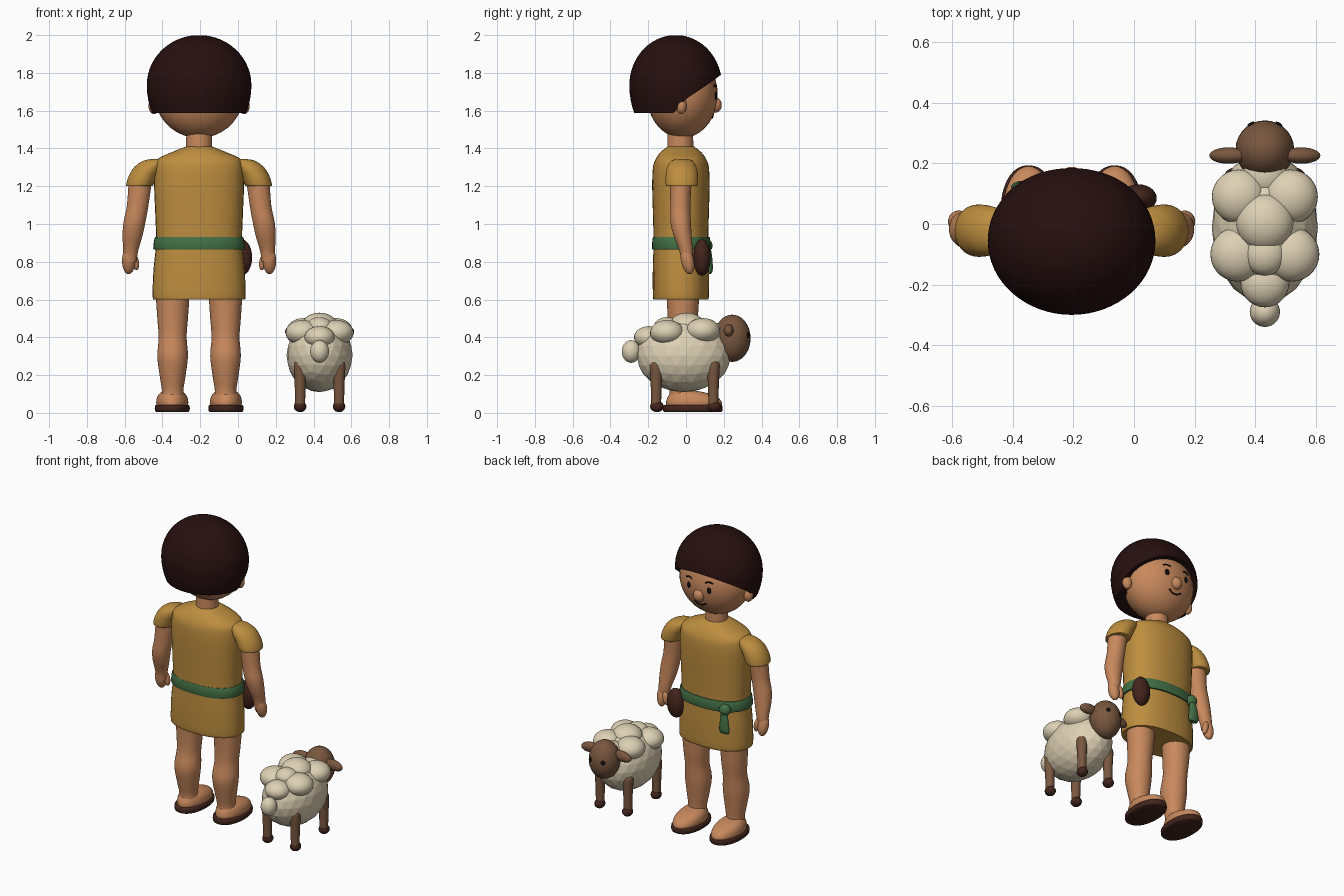
import bpy, bmesh, math
from mathutils import Vector, Matrix

if "Cube" in bpy.data.objects:
    bpy.data.objects.remove(bpy.data.objects["Cube"])


def mat(name, r, g, b):
    m = bpy.data.materials.new(name)
    m.diffuse_color = (r, g, b, 1)
    m.use_nodes = True
    m.node_tree.nodes["Principled BSDF"].inputs["Base Color"].default_value = m.diffuse_color
    return m


SKIN = mat("skin", .58, .25, .11)
TUNIC = mat("mustard cloth", .51, .27, .05)
GREEN = mat("green cloth", .055, .16, .06)
HAIR = mat("dark hair", .02, .005, .005)
LEATHER = mat("dark leather", .055, .018, .012)
WOOL = mat("cream wool", .73, .64, .46)
BROWN = mat("sheep brown", .19, .095, .05)
BLACK = mat("black", .006, .004, .004)
CX = -.206   # centre line of the person
SX = .432    # centre line of the sheep


def finish(name, bm, m, angle=50):
    bmesh.ops.recalc_face_normals(bm, faces=bm.faces)
    me = bpy.data.meshes.new(name)
    bm.to_mesh(me)
    bm.free()
    me.materials.append(m)
    ob = bpy.data.objects.new(name, me)
    bpy.context.collection.objects.link(ob)
    if angle:
        bpy.ops.object.select_all(action='DESELECT')
        ob.select_set(True)
        bpy.context.view_layer.objects.active = ob
        bpy.ops.object.shade_smooth_by_angle(angle=math.radians(angle))
    return ob


def ball(name, c, r, m, rot=None):
    bm = bmesh.new()
    bmesh.ops.create_uvsphere(bm, u_segments=28, v_segments=18, radius=1)
    M = Matrix.Translation(c) @ (rot or Matrix()) @ Matrix.Diagonal((*r, 1))
    bmesh.ops.transform(bm, matrix=M, verts=bm.verts)
    return finish(name, bm, m)


def skin_rings(bm, rings):
    """Bridge point rings and cap both ends."""
    vs = [[bm.verts.new(p) for p in r] for r in rings]
    n = len(vs[0])
    for a, b in zip(vs, vs[1:]):
        for i in range(n):
            bm.faces.new((a[i], a[(i + 1) % n], b[(i + 1) % n], b[i]))
    bm.faces.new(vs[0])
    bm.faces.new(vs[-1])


def loft(name, keys, m, power=2, n=36, steps=4):
    """Smooth loft through horizontal rings (x, y, z, rx, ry)."""
    k = [Vector(v) for v in keys]
    fine = []
    for i in range(len(k) - 1):
        p0, p1, p2, p3 = k[max(i - 1, 0)], k[i], k[i + 1], k[min(i + 2, len(k) - 1)]
        for j in range(steps):
            t = j / steps
            fine.append(.5 * (2 * p1 + (p2 - p0) * t + (2 * p0 - 5 * p1 + 4 * p2 - p3) * t * t
                              + (3 * p1 - p0 - 3 * p2 + p3) * t ** 3))
    fine.append(k[-1])

    def pw(v):
        return math.copysign(abs(v) ** (2 / power), v)
    rings = [[(x + rx * pw(math.cos(a)), y + ry * pw(math.sin(a)), z)
              for a in (2 * math.pi * i / n for i in range(n))] for x, y, z, rx, ry in fine]
    bm = bmesh.new()
    skin_rings(bm, rings)
    return finish(name, bm, m)


# Tunic, belt, knot and pouch
loft("tunic", [(CX, -.027, z, rx, ry) for z, rx, ry in (
    (.6, .236, .14), (.615, .246, .148), (.75, .242, .149), (.9, .228, .145), (1.05, .232, .148),
    (1.2, .238, .152), (1.3, .236, .148), (1.345, .218, .133), (1.38, .145, .108), (1.41, .07, .07))],
    TUNIC, power=2.3)
loft("belt", [(CX, -.025, z, rx, ry) for z, rx, ry in (
    (.865, .236, .15), (.872, .243, .155), (.925, .236, .152), (.932, .228, .146))],
    GREEN, power=2.3, steps=2)
ball("belt_knot", (-.365, .108, .885), (.038, .032, .036), GREEN)
loft("belt_tail", [(-.37, .118, .735, .03, .014), (-.37, .122, .76, .036, .02),
                   (-.368, .12, .83, .027, .018), (-.365, .112, .89, .018, .015)], GREEN, n=20)
ball("pouch", (.015, .085, .823), (.06, .046, .097), LEATHER)

# Limbs
for s, side in ((-1, "left"), (1, "right")):
    def X(o):
        return CX + s * o
    loft(side + "_sleeve", [(X(o), -.022, z, rx, ry) for o, z, rx, ry in (
        (.316, 1.2, .066, .078), (.314, 1.207, .072, .085), (.298, 1.25, .076, .086),
        (.268, 1.3, .076, .078), (.235, 1.335, .06, .055), (.22, 1.345, .02, .02))], TUNIC)
    loft(side + "_arm", [(X(o), y, z, rx, ry) for o, y, z, rx, ry in (
        (.366, .005, .8, .034, .03), (.362, 0, .86, .04, .036), (.352, -.018, .94, .053, .048),
        (.342, -.028, 1.01, .058, .054), (.325, -.03, 1.1, .057, .053), (.31, -.027, 1.24, .062, .058))], SKIN)
    ball(side + "_hand", (X(.373), .008, .805), (.035, .034, .072), SKIN,
         Matrix.Rotation(math.radians(12), 4, 'X'))
    ball(side + "_thumb", (X(.338), .025, .80), (.019, .02, .045), SKIN,
         Matrix.Rotation(s * math.radians(10), 4, 'Y'))
    loft(side + "_leg", [(X(.14), y, z, rx, ry) for y, z, rx, ry in (
        (-.03, .07, .06, .06), (-.03, .12, .057, .058), (-.035, .2, .069, .07), (-.038, .3, .081, .083),
        (-.025, .4, .074, .076), (-.018, .5, .081, .08), (-.015, .66, .092, .088))], SKIN)
    loft(side + "_foot", [(X(.142), y, z, rx, ry) for y, z, rx, ry in (
        (.042, .035, .08, .145), (.042, .055, .085, .148), (.034, .085, .079, .13),
        (.012, .108, .062, .09), (-.01, .118, .04, .05))], SKIN)
    loft(side + "_sandal_sole", [(X(.142), .036, z, rx, ry) for z, rx, ry in (
        (.005, .085, .15), (.012, .092, .157), (.036, .092, .157), (.042, .085, .15))],
        LEATHER, power=2.2, steps=2)

# Head
HC, HR = Vector((CX, -.02, 1.685)), (.235, .188, .23)
loft("neck", [(CX, -.03, 1.37, .07, .07), (CX, -.03, 1.55, .066, .066)], SKIN, steps=1)
ball("head", HC, HR, SKIN)
ball("nose", (CX, .155, 1.63), (.037, .034, .041), SKIN)


def on_face(dx, z, lift=0.0):
    """Point and normal on the face at a sideways offset and height."""
    q = 1 - (dx / HR[0]) ** 2 - ((z - HC.z) / HR[2]) ** 2
    p = Vector((dx, HR[1] * math.sqrt(q), z - HC.z))
    nrm = Vector([p[i] / HR[i] ** 2 for i in range(3)]).normalized()
    return HC + p + nrm * lift, nrm


def face_line(name, pts, r):
    cu = bpy.data.curves.new(name, 'CURVE')
    cu.dimensions = '3D'
    cu.bevel_depth = r
    cu.use_fill_caps = True
    sp = cu.splines.new('POLY')
    sp.points.add(len(pts) - 1)
    for p, (dx, z) in zip(sp.points, pts):
        p.co = (*on_face(dx, z)[0], 1)
    ob = bpy.data.objects.new(name, cu)
    bpy.context.collection.objects.link(ob)
    cu.materials.append(BLACK)
    bpy.ops.object.select_all(action='DESELECT')
    ob.select_set(True)
    bpy.context.view_layer.objects.active = ob
    bpy.ops.object.convert(target='MESH')


for s, side in ((-1, "left"), (1, "right")):
    ball(side + "_ear", (CX + s * .238, -.025, 1.625), (.03, .028, .043), SKIN)
    p, nrm = on_face(s * .075, 1.68)
    ball(side + "_eye", p, (.014, .021, .005), BLACK, nrm.to_track_quat('Z', 'Y').to_matrix().to_4x4())
    face_line(side + "_eyebrow", [(s * (.05 + .012 * i), 1.727 + .008 * math.sin(i * math.pi / 4))
                                  for i in range(5)], .0045)
face_line("mouth", [(.045 * i / 5, 1.562 + .018 * (i / 5) ** 2) for i in range(-5, 6)], .0045)


# Bobbed hair: a dome whose lower edge rises over the face
def hair_edge(c):
    if c > .22:
        return 1.66 + .13 * (c - .22) / .78
    return 1.6 + .06 * c / .22 if c > 0 else 1.587


def hair_point(a, t, inset=1.0):
    c = math.cos(a)
    low = hair_edge(c)
    z = 2 - (2 - low) * (1 - math.cos(t * math.pi / 2))
    h = z - 1.735
    r = math.sqrt(max(0, 1 - (h / (.265 if h > 0 else .33)) ** 2)) * inset
    return (CX + .277 * r * math.sin(a), -.055 + .245 * r * c, z)


bm = bmesh.new()
N = 64
spans = [(t / 18, 1) for t in range(1, 19)] + [(1, .96), (1, .72)]
skin_rings(bm, [[hair_point(2 * math.pi * i / N, t, k) for i in range(N)] for t, k in spans])
finish("hair", bm, HAIR)

# Sheep body and fleece
bm = bmesh.new()
bmesh.ops.create_icosphere(bm, subdivisions=3, radius=1)
bmesh.ops.transform(bm, verts=bm.verts,
                    matrix=Matrix.Translation((SX, -.012, .305)) @ Matrix.Diagonal((.175, .25, .195, 1)))
finish("sheep_body", bm, WOOL, angle=0)
for i, (dx, y, z, r) in enumerate((
        (-.085, .09, .435, .09), (.085, .09, .435, .09), (-.09, -.1, .425, .09), (.09, -.1, .425, .09),
        (0, .005, .46, .095), (0, -.195, .40, .08), (0, .16, .42, .075), (0, -.1, .455, .07))):
    ball("fleece_tuft_%d" % (i + 1), (SX + dx, y, z), (r, r, r * .74), WOOL)
ball("sheep_tail", (SX, -.29, .325), (.05, .05, .06), WOOL)

# Sheep head, ears, eyes, legs and hooves
ball("sheep_head", (SX, .245, .395), (.097, .097, .125), BROWN)
for s, side in ((-1, "left"), (1, "right")):
    ball("sheep_%s_ear" % side, (SX + s * .12, .226, .437), (.064, .027, .033), BROWN,
         Matrix.Rotation(s * math.radians(8), 4, 'Y'))
    nrm = Vector((s * .48, .86, .12)).normalized()
    ball("sheep_%s_eye" % side, (SX + s * .046, .33, .412), (.013, .015, .005), BLACK,
         nrm.to_track_quat('Z', 'Y').to_matrix().to_4x4())
    for y, end in ((-.158, "back"), (.145, "front")):
        x = SX + s * .103
        loft("sheep_%s_%s_leg" % (end, side), [(x, y, .035, .026, .026), (x, y, .15, .029, .029),
             (x, y, .255, .033, .033), (x, y, .272, .02, .02)], BROWN, n=20)
        ball("sheep_%s_%s_hoof" % (end, side), (x, y + .004, .034), (.033, .036, .03), LEATHER)
